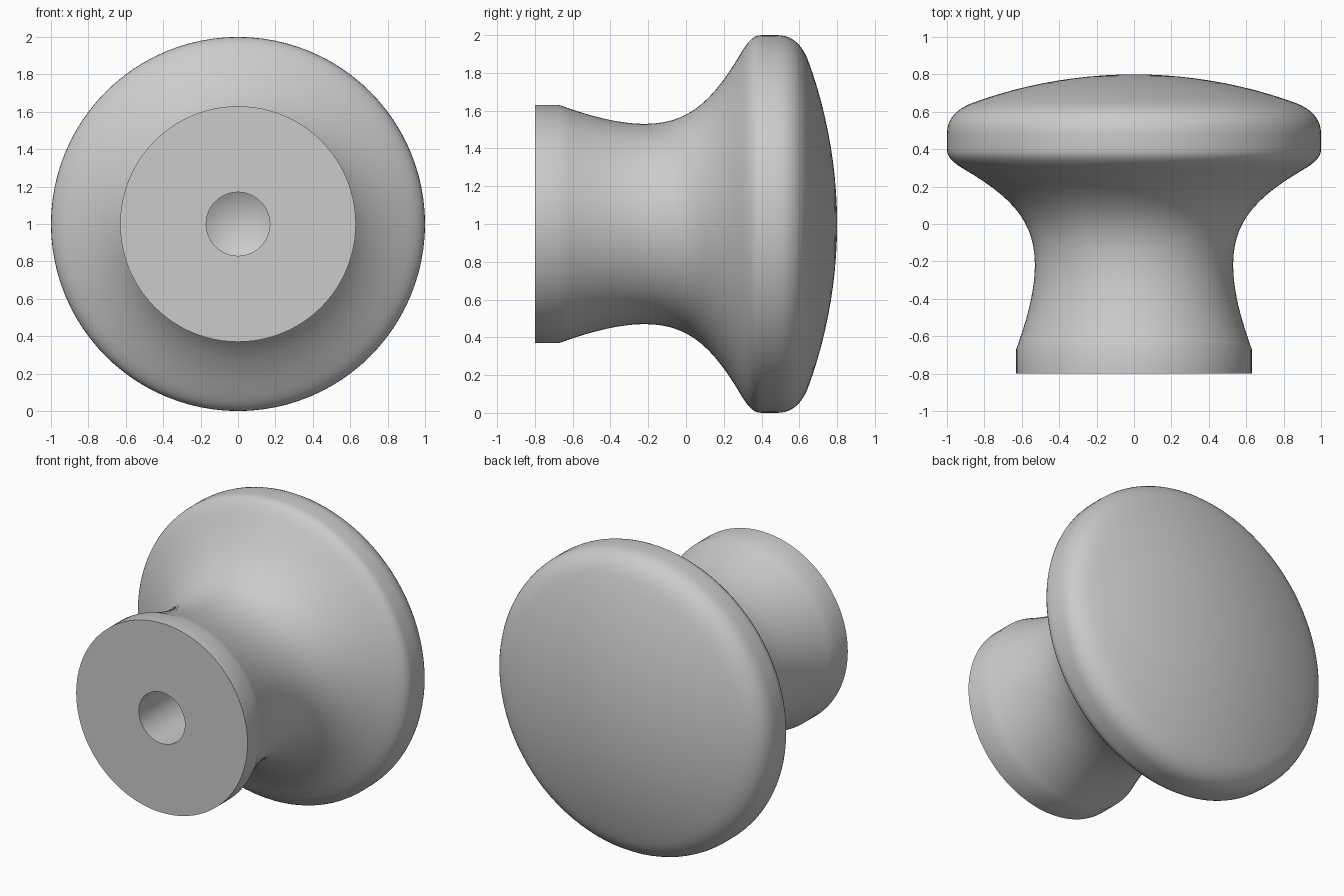
import bpy, bmesh, math
from mathutils import Vector, Matrix
from mathutils.geometry import interpolate_bezier

default_cube = bpy.data.objects.get("Cube")
if default_cube:
    bpy.data.objects.remove(default_cube, do_unlink=True)

STEPS = 96
AXIS_Z = 1.0

grey = bpy.data.materials.new("plain grey")
grey.use_nodes = True
colour = (0.6, 0.6, 0.6, 1)
grey.diffuse_color = colour
grey.node_tree.nodes["Principled BSDF"].inputs["Base Color"].default_value = colour


def point(r, y):
    return Vector((r, y, 0))


def curve(a, b, c, d, count=10):
    """Profile points along a curve, without its first point."""
    return interpolate_bezier(point(*a), point(*b), point(*c), point(*d), count)[1:]


def lathe(name, profile):
    """Turn a (radius, y) profile about the horizontal knob axis."""
    bm = bmesh.new()
    verts = [bm.verts.new(p) for p in profile]
    for a, b in zip(verts, verts[1:]):
        bm.edges.new((a, b))
    bmesh.ops.spin(bm, geom=bm.verts[:] + bm.edges[:], cent=(0, 0, 0),
                   axis=(0, 1, 0), angle=math.tau, steps=STEPS)
    bmesh.ops.remove_doubles(bm, verts=bm.verts[:], dist=0.0005)
    bmesh.ops.recalc_face_normals(bm, faces=bm.faces[:])
    bmesh.ops.translate(bm, verts=bm.verts[:], vec=(0, 0, AXIS_Z))
    mesh = bpy.data.meshes.new(name)
    bm.to_mesh(mesh)
    bm.free()
    mesh.materials.append(grey)
    obj = bpy.data.objects.new(name, mesh)
    bpy.context.collection.objects.link(obj)
    bpy.ops.object.select_all(action='DESELECT')
    obj.select_set(True)
    bpy.context.view_layer.objects.active = obj
    bpy.ops.object.shade_smooth_by_angle(angle=math.radians(35))
    return obj


# Screw hole with a conical end, then the flat base and its short collar
profile = [point(0, -0.1), point(0.17, -0.2), point(0.17, -0.8),
           point(0.63, -0.8), point(0.63, -0.67)]
# Waisted neck flaring out to the head
profile += curve((0.63, -0.67), (0.575, -0.52), (0.53, -0.36), (0.53, -0.22))
profile += curve((0.53, -0.22), (0.53, 0.01), (0.645, 0.14), (0.92, 0.3), 14)
# Rounded rim
profile += curve((0.92, 0.3), (0.975, 0.335), (1, 0.36), (1, 0.4), 7)
profile += [point(1, 0.48)]
profile += curve((1, 0.48), (1, 0.56), (0.955, 0.61), (0.87, 0.645))
# Shallow domed face
profile += curve((0.87, 0.645), (0.6, 0.745), (0.3, 0.8), (0, 0.8), 12)

lathe("cabinet_knob", profile)
